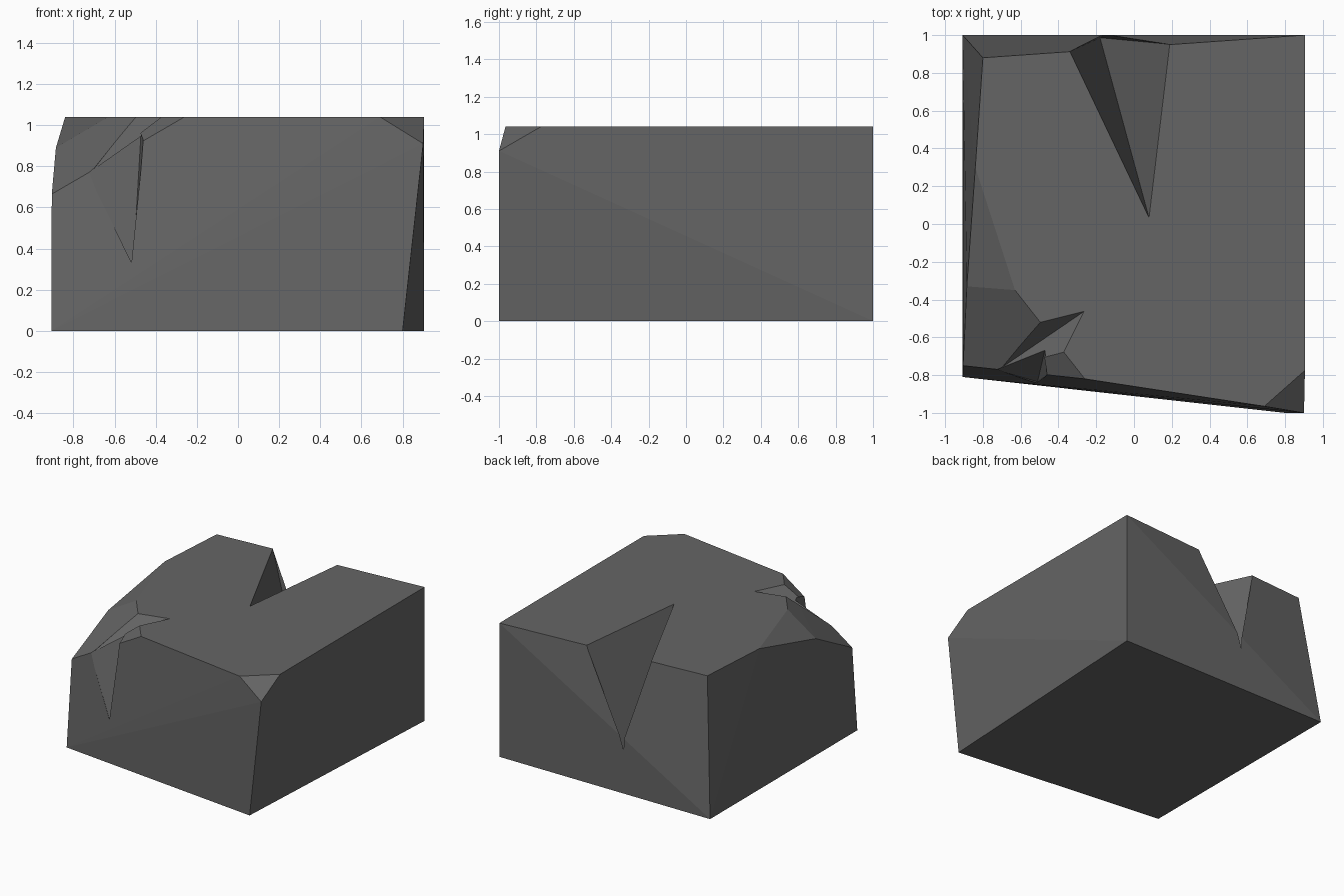
import bpy, bmesh
from mathutils import Vector

if "Cube" in bpy.data.objects:
    bpy.data.objects.remove(bpy.data.objects["Cube"])

stone = bpy.data.materials.new("dark grey stone")
stone.diffuse_color = (0.13, 0.13, 0.13, 1)
stone.use_nodes = True
stone.node_tree.nodes["Principled BSDF"].inputs["Base Color"].default_value = stone.diffuse_color


def hull(name, points):
    """Object made from the convex hull of a few corner points."""
    bm = bmesh.new()
    for p in points:
        bm.verts.new(p)
    res = bmesh.ops.convex_hull(bm, input=bm.verts)
    loose = [v for v in bm.verts if not v.link_faces]
    bmesh.ops.delete(bm, geom=loose, context='VERTS')
    bmesh.ops.recalc_face_normals(bm, faces=bm.faces)
    me = bpy.data.meshes.new(name)
    bm.to_mesh(me)
    bm.free()
    ob = bpy.data.objects.new(name, me)
    bpy.context.collection.objects.link(ob)
    me.materials.append(stone)
    return ob


T = 1.04
# Block with leaning sides, a big broken corner and a small chipped corner
block = hull("stone_block", [
    (-0.907, -0.81, 0), (0.80, -1.0, 0), (0.905, 1.0, 0), (-0.907, 1.0, 0),
    (-0.80, 0.88, T), (0.905, 1.0, T),
    (-0.84, 0.30, T), (-0.63, -0.35, T), (-0.26, -0.82, T),
    (-0.885, -0.33, 0.89), (-0.905, -0.75, 0.665),
    (0.69, -0.965, T), (0.905, -0.775, T), (0.90, -1.0, 0.91)])

# Chisel marks: two end tips, two edge points, floor points, and an outward direction
marks = {
    "back_chip": ([(0.08, 0.03, T), (-0.18, 0.985, 0.18), (-0.34, 0.912, T), (0.19, 0.95, T)],
                  [(-0.20, 0.91, 1.005), (0.03, 0.93, 0.995)], (0, 0.7, 0.7)),
    "front_chip": ([(-0.47, -0.66, 0.975), (-0.51, -0.833, 0.30),
                    (-0.73, -0.77, 0.767), (-0.46, -0.80, 0.923)],
                   [(-0.67, -0.758, 0.775), (-0.49, -0.768, 0.915), (-0.53, -0.815, 0.44)],
                   (-0.3, -0.9, 0.4)),
    "corner_chip": ([(-0.26, -0.46, T), (-0.70, -0.76, 0.785),
                     (-0.50, -0.52, T), (-0.37, -0.68, T)],
                    [(-0.45, -0.55, 0.99)], (-0.4, -0.3, 0.85)),
}
for name, (rim, floor, out) in marks.items():
    out = Vector(out).normalized()
    rim = [Vector(p) + out * 0.002 for p in rim]
    mid = (rim[2] + rim[3]) / 2
    cutter = hull(name + "_cutter", rim + floor + [mid + out * 0.2])
    cutter.hide_render = True
    cutter.hide_viewport = True
    mod = block.modifiers.new(name, 'BOOLEAN')
    mod.operation = 'DIFFERENCE'
    mod.solver = 'EXACT'
    mod.object = cutter
